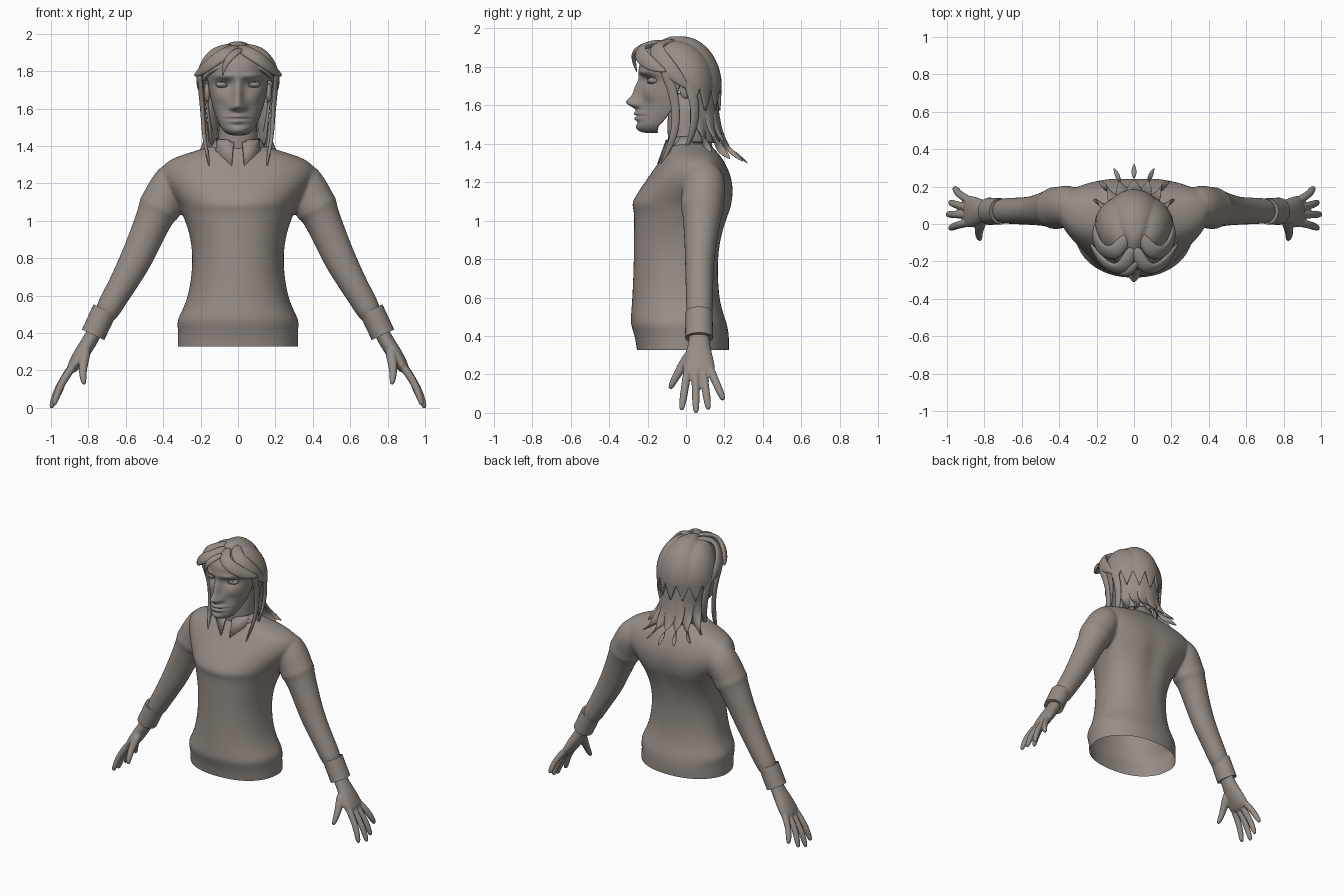
import bpy, bmesh
from math import sin, cos, pi, radians, exp, atan2, hypot
from mathutils import Vector, Matrix

HEAD = Vector((0, -0.035, 1.70))
Y = Vector((0, 1, 0))
CLAY = bpy.data.materials.new("warm_grey")
CLAY.diffuse_color = (.31, .268, .24, 1)

def interp(keys, t):
    """Smooth interpolation of rows (t, a, b, ...)."""
    n = len(keys)
    i = max([0] + [k for k in range(n - 1) if keys[k][0] <= t])
    a, b, p, q = keys[i], keys[i + 1], keys[max(i - 1, 0)], keys[min(i + 2, n - 1)]
    h = b[0] - a[0]
    u = min(max((t - a[0]) / h, 0), 1)
    out = []
    for c in range(1, len(a)):
        m0 = (b[c] - p[c]) / (b[0] - p[0]) * h
        m1 = (q[c] - a[c]) / (q[0] - a[0]) * h
        out.append((2*u**3 - 3*u*u + 1)*a[c] + (u**3 - 2*u*u + u)*m0
                   + (3*u*u - 2*u**3)*b[c] + (u**3 - u*u)*m1)
    return out

def loft(bm, rings, caps=True, closed=True):
    vs = [[bm.verts.new(p) for p in r] for r in rings]
    n = len(rings[0])
    for r0, r1 in zip(vs, vs[1:]):
        for j in range(n if closed else n - 1):
            k = (j + 1) % n
            bm.faces.new((r0[j], r0[k], r1[k], r1[j]))
    if caps:
        bm.faces.new(vs[0][::-1])
        bm.faces.new(vs[-1])

def sweep(bm, secs, wide=None, n=10, sides=(1, -1)):
    """Elliptic tube through (x, y, z, half_width, half_thickness), mirrored in x."""
    P = [Vector(s[:3]) for s in secs]
    rings = []
    for i, s in enumerate(secs):
        t = (P[min(i + 1, len(P) - 1)] - P[max(i - 1, 0)]).normalized()
        side = (t.cross(P[i] - HEAD) if wide is None else wide - t * wide.dot(t)).normalized()
        nor = t.cross(side)
        rings.append([P[i] + side * s[3] * cos(2*pi*j/n) + nor * s[4] * sin(2*pi*j/n)
                      for j in range(n)])
    for m in sides:
        loft(bm, [[(m * p.x, p.y, p.z) for p in r] for r in rings])

def ball(bm, loc, size):
    for m in (1, -1):
        M = Matrix.Translation((loc[0] * m, loc[1], loc[2])) @ Matrix.Diagonal((*size, 1))
        bmesh.ops.create_uvsphere(bm, u_segments=20, v_segments=12, radius=1, matrix=M)

def finish(bm, name, sub=0, voxel=0, solid=0, angle=180, smooth=0):
    bmesh.ops.recalc_face_normals(bm, faces=bm.faces)
    me = bpy.data.meshes.new(name)
    bm.to_mesh(me)
    bm.free()
    me.materials.append(CLAY)
    ob = bpy.data.objects.new(name, me)
    bpy.context.collection.objects.link(ob)
    if solid:
        md = ob.modifiers.new("Solid", 'SOLIDIFY')
        md.thickness, md.offset = solid, -1
    if sub:
        md = ob.modifiers.new("Sub", 'SUBSURF')
        md.levels = md.render_levels = sub
    if voxel:
        md = ob.modifiers.new("Remesh", 'REMESH')
        md.mode, md.voxel_size, md.use_smooth_shade = 'VOXEL', voxel, True
        ob.modifiers.new("Smooth", 'SMOOTH').iterations = smooth
    bpy.ops.object.select_all(action='DESELECT')
    ob.select_set(True)
    bpy.context.view_layer.objects.active = ob
    bpy.ops.object.shade_smooth_by_angle(angle=radians(angle))
    return ob

# Shirt: torso sections (z, half width, front y, back y, y of widest point) plus arms
torso = [(.27, .325, -.255, .225, 0), (.33, .325, -.255, .225, 0), (.41, .32, -.27, .225, 0),
         (.46, .33, -.29, .215, 0), (.50, .31, -.288, .2, 0), (.60, .262, -.28, .17, 0),
         (.80, .238, -.272, .168, 0), (.95, .262, -.272, .2, .02), (1.06, .31, -.27, .24, .05),
         (1.085, .32, -.29, .245, .06), (1.15, .37, -.25, .252, .08), (1.23, .42, -.195, .24, .09),
         (1.30, .41, -.145, .205, .08), (1.345, .33, -.115, .175, .06), (1.38, .2, -.095, .14, .03),
         (1.41, .13, -.085, .12, .01)]
bm, rings = bmesh.new(), []
for z, w, yf, yb, yc in torso:
    ring = []
    u = min(max((z - .9) / .2, 0), 1)  # chest: narrower front, broader back
    for j in range(32):
        s, c = sin(pi * j / 16), cos(pi * j / 16)
        e = .88 + .17 * u if c > 0 else 1.08 - .26 * u
        x = w * abs(s)**.9 * (1 if s > 0 else -1)
        y = yc + abs(c)**e * ((yf - yc) if c > 0 else (yb - yc))
        if c < 0:
            y -= .022 * exp(-(x / .06)**2 - ((z - 1.0) / .18)**2)  # spine hollow
        ring.append((x, y, z))
    rings.append(ring)
loft(bm, rings)
sweep(bm, [(.27, .09, 1.27, .07, .09), (.34, .095, 1.215, .118, .115), (.385, .09, 1.14, .116, .115),
           (.412, .085, 1.085, .114, .115), (.425, .085, 1.06, .119, .121), (.435, .085, 1.045, .105, .102),
           (.51, .075, .87, .085, .092), (.556, .07, .77, .077, .088), (.62, .07, .655, .074, .076),
           (.685, .07, .545, .071, .07), (.70, .07, .515, .069, .066), (.74, .07, .45, .045, .045)], Y, n=14)
shirt = finish(bm, "shirt", sub=2, voxel=.011, smooth=3)
me = bpy.data.meshes.new_from_object(shirt.evaluated_get(bpy.context.evaluated_depsgraph_get()))
shirt.modifiers.clear()
bm = bmesh.new()  # open the hem
bm.from_mesh(me)
bmesh.ops.bisect_plane(bm, geom=bm.verts[:] + bm.edges[:] + bm.faces[:], plane_co=(0, 0, .327),
                       plane_no=(0, 0, 1), clear_inner=True)
bm.to_mesh(me)
bm.free()
shirt.data = me

# Cuffs
bm = bmesh.new()
sweep(bm, [(.722, .068, .50, .05, .05), (.712, .068, .524, .07, .067), (.775, .068, .39, .073, .066),
           (.77, .068, .40, .055, .048), (.75, .068, .44, .045, .04)], Y, n=28)
finish(bm, "cuffs", angle=35)

# Hands: palm, four fingers, thumb
bm = bmesh.new()
sweep(bm, [(.75, .068, .44, .052, .042), (.79, .068, .36, .056, .042), (.83, .066, .30, .074, .043),
           (.872, .066, .235, .09, .036), (.90, .066, .19, .085, .026)], Y, n=14)
for y0, y1, z1, x1 in ((-.002, -.024, .012, .985), (.045, .052, -.004, 1.0),
                       (.09, .117, .015, .985), (.132, .196, .065, .96)):
    a, b = Vector((.865, y0 * .8 + .013, .245)), Vector((x1, y1, z1))
    path = [(a.lerp(b, t) + Vector((.018 * sin(pi*t), 0, 0)), r) for t, r in
            ((0, .022), (.3, .023), (.5, .021), (.65, .0215), (.9, .018), (1, .01))]
    sweep(bm, [(*p, r, r) for p, r in path], Y)
sweep(bm, [(.81, .03, .32, .03, .03), (.825, -.012, .255, .029, .03), (.83, -.045, .20, .022, .023),
           (.828, -.07, .155, .02, .019), (.822, -.085, .122, .011, .011)], Y)
finish(bm, "hands", sub=2, voxel=.006, smooth=2)

# Neck
bm = bmesh.new()
sweep(bm, [(0, .02, 1.33, .12, .115), (0, .01, 1.40, .108, .102), (0, 0, 1.47, .104, .10),
           (0, .01, 1.57, .105, .105), (0, .01, 1.68, .09, .09)], Vector((1, 0, 0)), n=20, sides=(1,))
finish(bm, "neck", sub=1)

# Head: outline rows (z, half width, front y, back y), then soft facial bumps (x, z, sx, sz, height)
outline = [(1.455, .02, -.20, -.13), (1.463, .055, -.235, -.10), (1.49, .085, -.254, -.07),
           (1.53, .107, -.253, .0), (1.58, .126, -.246, .06), (1.64, .143, -.236, .10),
           (1.73, .16, -.225, .13), (1.79, .163, -.242, .14), (1.85, .155, -.23, .13),
           (1.90, .12, -.18, .09), (1.925, .05, -.09, .02)]
bumps = [(0, 1.613, .021, .02, .048), (0, 1.655, .018, .04, .038), (0, 1.72, .018, .035, .02),
         (.028, 1.604, .011, .012, .022), (.028, 1.587, .01, .008, -.006), (.08, 1.728, .032, .018, -.022),
         (.075, 1.772, .04, .012, .014), (.105, 1.66, .028, .025, .010), (.075, 1.6, .02, .03, -.010),
         (0, 1.557, .034, .008, .020), (0, 1.532, .03, .009, .017), (0, 1.544, .045, .003, -.012),
         (0, 1.51, .03, .008, -.006), (0, 1.483, .03, .015, .008)]
bm, rings = bmesh.new(), []
for i in range(85):
    z = 1.455 + .47 * i / 84
    w, yf, yb = interp(outline, z)
    yc, ring = (yf + yb) / 2 + .02, []
    for j in range(128):
        s, c = sin(pi * j / 64), cos(pi * j / 64)
        x, y = w * s, yc + c * ((yf - yc) if c > 0 else (yb - yc))
        if c > 0:
            y -= c**.3 * sum(h * exp(-((abs(x) - bx) / sx)**2 / 2 - ((z - bz) / sz)**2 / 2)
                             for bx, bz, sx, sz, h in bumps)
        ring.append((x, y, z))
    rings.append(ring)
loft(bm, rings)
finish(bm, "head")

# Eyes, lids and ears
bm = bmesh.new()
ball(bm, (.083, -.166, 1.728), (.036, .034, .019))
finish(bm, "eyes")
bm = bmesh.new()
for dz in (.016, -.014):
    sweep(bm, [(.044, -.188, 1.724, .003, .003), (.065, -.200, 1.728 + dz * .8, .005, .004),
               (.09, -.194, 1.728 + dz, .005, .004), (.123, -.160, 1.730, .003, .003)], Y, n=8)
finish(bm, "eyelids", sub=1)
bm = bmesh.new()
ball(bm, (.165, .0, 1.685), (.018, .034, .052))
finish(bm, "ears")

# Collar: standing band open at the front, and two pointed flaps
bm = bmesh.new()
loft(bm, [[(rx * sin(a), .012 - ry * cos(a), z + .015 * (1 - cos(a)) / 2)
           for a in [radians(22 + 316 * j / 32) for j in range(33)]]
          for rx, ry, z in ((.165, .125, 1.375), (.135, .118, 1.40), (.12, .11, 1.432))], False, False)
for m in (1, -1):
    bm.faces.new([bm.verts.new((m * x, y, z)) for x, y, z in
                  ((.025, -.105, 1.42), (.115, -.03, 1.435), (.12, -.085, 1.375), (.035, -.15, 1.295))])
finish(bm, "collar", solid=.008, angle=40)

# Hair cap: dome with grooves fanning back from the parting and a ragged back edge
edge = [(0, 54), (45, 66), (90, 86), (120, 92), (180, 92)]
bm, rings, N = bmesh.new(), [], 180
for i in range(1, 29):
    ring = []
    for j in range(N):
        d = 360 * j / N
        g = min(d, 360 - d)
        lim = interp(edge, g)[0] + (27 * abs(((180 - g) / 24) % 1 * 2 - 1) if g > 105 else 0)
        th, ph = radians(lim * i / 28), radians(d)
        s = sin(min(th, pi / 2)) - .06 * max(0, th - pi / 2)
        x, y = .211 * s * sin(ph), -.217 * s * cos(ph)
        fan = abs(cos(6 * atan2(abs(x), y + .25))) - .7
        k = 1 + .06 * fan * min(1, hypot(x, y + .22) / .15) * min(1, i / 6)
        ring.append((x * k, HEAD.y + y * k, HEAD.z + .258 * cos(th) * k))
    rings.append(ring)
loft(bm, rings, caps=False)
bm.verts.ensure_lookup_table()
bm.faces.new(bm.verts[:N])
finish(bm, "hair_cap", solid=.016)

# Fringe and side locks
bm = bmesh.new()
sweep(bm, [(.01, -.12, 1.935, .03, .015), (.045, -.235, 1.905, .045, .022), (.12, -.245, 1.865, .045, .02),
           (.19, -.18, 1.805, .04, .018), (.236, -.10, 1.775, .006, .006)])
sweep(bm, [(.03, -.05, 1.935, .03, .018), (.10, -.17, 1.915, .05, .022), (.18, -.14, 1.85, .05, .02),
           (.215, -.06, 1.76, .045, .018), (.20, .02, 1.68, .008, .008)])
sweep(bm, [(.205, -.12, 1.80, .03, .014), (.20, -.075, 1.70, .028, .014), (.188, -.05, 1.58, .024, .013),
           (.183, -.055, 1.46, .022, .012), (.165, -.095, 1.36, .016, .009), (.15, -.14, 1.27, .003, .003)])
sweep(bm, [(.20, .0, 1.74, .03, .014), (.19, .05, 1.62, .028, .014), (.175, .045, 1.50, .024, .012),
           (.165, .02, 1.42, .016, .009), (.15, -.01, 1.35, .003, .003)])
sweep(bm, [(.02, -.20, 1.92, .02, .012), (-.03, -.27, 1.89, .025, .013), (-.07, -.275, 1.84, .018, .01),
           (-.085, -.255, 1.77, .003, .003)], sides=(1,))
finish(bm, "front_locks", sub=2)

# Back curtain and long locks flaring over the collar
bm = bmesh.new()
loft(bm, [[(r * sin(a), (r + dy) * cos(a) + .005, z) for a in [radians(-85 + 8.5 * j) for j in range(21)]]
          for z, r, dy in ((1.76, .18, -.035), (1.62, .162, -.015), (1.50, .148, .01), (1.40, .14, .025))],
     False, False)
finish(bm, "back_curtain", sub=1, solid=.014)
bm = bmesh.new()
for a, r, zt in ((0, .325, 1.295), (20, .32, 1.305), (40, .30, 1.32), (62, .255, 1.345)):
    s, c = sin(radians(a)), cos(radians(a))
    sweep(bm, [(.14 * s, .13 * c, 1.72, .035, .014), (.155 * s, .153 * c, 1.60, .044, .016),
               (.15 * s, .168 * c, 1.48, .046, .016), (.18 * s, .205 * c, 1.40, .042, .013),
               (.23 * s, .255 * c, 1.355, .026, .01), (r * s, r * c, zt, .003, .003)],
          sides=(1, -1) if a else (1,))
finish(bm, "back_locks", sub=2)
